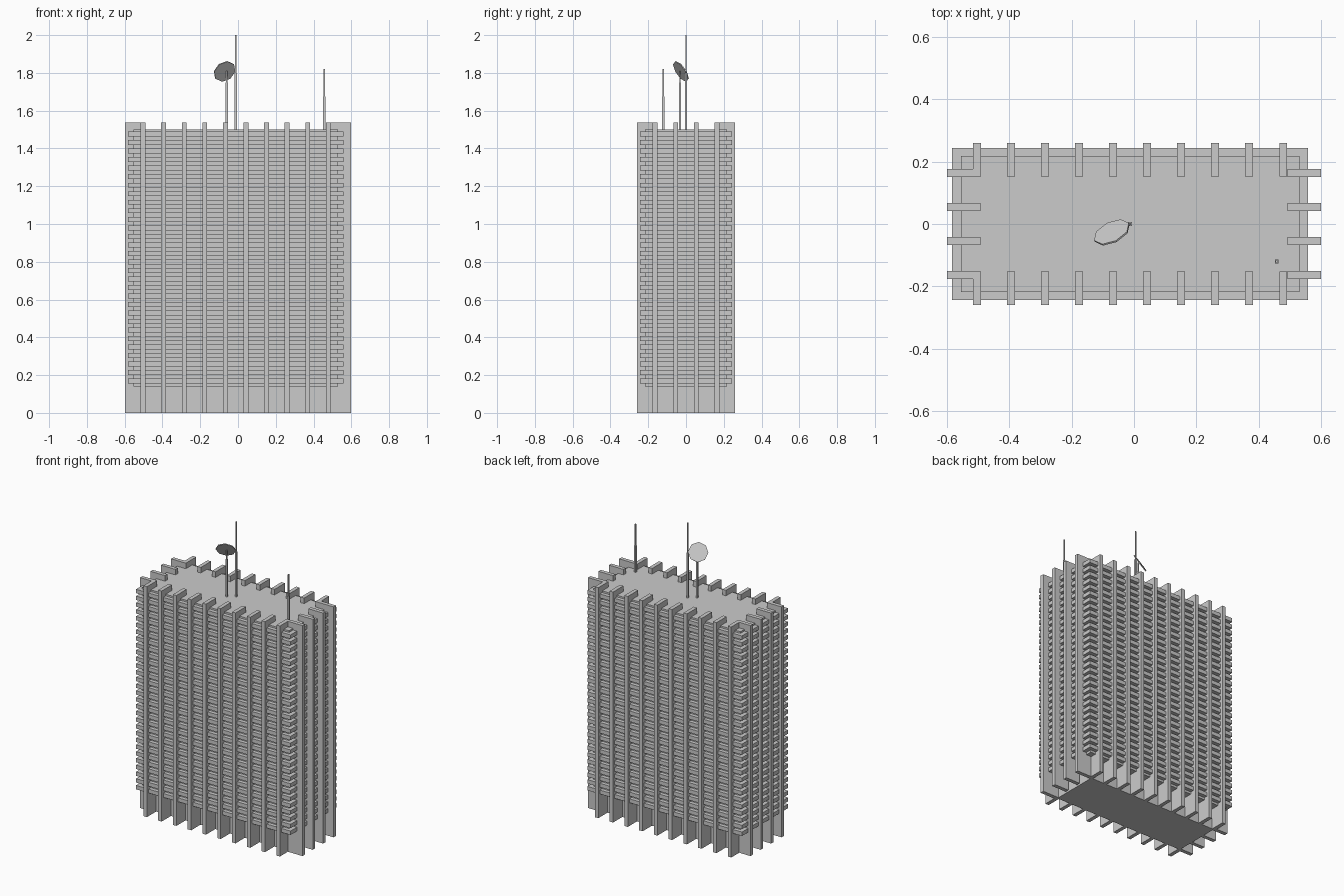
import bpy
import bmesh
from mathutils import Vector

cube = bpy.data.objects.get("Cube")
if cube:
    bpy.data.objects.remove(cube, do_unlink=True)

concrete = bpy.data.materials.new("concrete_grey")
concrete.use_nodes = True
grey = (0.6, 0.6, 0.6, 1)
concrete.diffuse_color = grey
concrete.node_tree.nodes["Principled BSDF"].inputs["Base Color"].default_value = grey

CX = -0.0125      # the tower body sits slightly off centre
ROOF = 1.5
FIN_TOP = 1.537
FIN_W = 0.0255
FIN_STEP = 0.109


def add_box(bm, low, high):
    """Add an axis-aligned box between two corners."""
    low, high = Vector(low), Vector(high)
    made = bmesh.ops.create_cube(bm, size=1)["verts"]
    bmesh.ops.scale(bm, vec=high - low, verts=made)
    bmesh.ops.translate(bm, vec=(low + high) / 2, verts=made)


def finish(name, bm):
    mesh = bpy.data.meshes.new(name)
    bm.to_mesh(mesh)
    bm.free()
    mesh.materials.append(concrete)
    obj = bpy.data.objects.new(name, mesh)
    bpy.context.collection.objects.link(obj)
    return obj


def box_part(name, boxes):
    bm = bmesh.new()
    for low, high in boxes:
        add_box(bm, low, high)
    return finish(name, bm)


def centred(half_x, half_y, z0, z1):
    return (CX - half_x, -half_y, z0), (CX + half_x, half_y, z1)


# Recessed ground storey and the main body above it
box_part("ground_storey", [centred(0.49, 0.162, 0, 0.15)])
box_part("tower_body", [centred(0.542, 0.218, 0.14, ROOF)])

# Floor bands wrapping the body
FLOORS = 30
pitch = 0.0451
box_part("floor_bands", [
    centred(0.57, 0.243, 0.155 + i * pitch, 0.181 + i * pitch)
    for i in range(FLOORS)])

# Vertical fins on the long sides
long_fins = []
for i in range(10):
    x = CX + (i - 4.5) * FIN_STEP
    for y0, y1 in ((-0.26, -0.152), (0.152, 0.26)):
        long_fins.append(((x - FIN_W / 2, y0, 0), (x + FIN_W / 2, y1, FIN_TOP)))
box_part("long_side_fins", long_fins)

# Vertical fins on the short sides
short_fins = []
for i in range(4):
    y = (i - 1.5) * FIN_STEP
    for x0, x1 in ((-0.599, -0.491), (0.491, 0.599)):
        short_fins.append(((x0, y - FIN_W / 2, 0), (x1, y + FIN_W / 2, FIN_TOP)))
box_part("short_side_fins", short_fins)


# Roof masts, each a thick lower pole with a thin tip
def mast(name, x, y, top, split):
    mid = ROOF + (top - ROOF) * split
    box_part(name, [
        ((x - r, y - r, z0), (x + r, y + r, z1))
        for r, z0, z1 in ((0.006, ROOF, mid), (0.0035, mid, top))])


mast("tall_mast", CX, 0, 2.0, 0.6)
mast("corner_mast", 0.457, -0.12, 1.82, 0.55)
mast("dish_mast", -0.06, -0.032, 1.81, 0.8)

# Tilted eight-sided dish
bm = bmesh.new()
bmesh.ops.create_cone(bm, cap_ends=True, segments=8,
                      radius1=0.062, radius2=0.062, depth=0.006)
dish = finish("dish", bm)
dish.location = (-0.071, -0.027, 1.808)
dish.rotation_euler = Vector((-0.385, 0.767, 0.513)).to_track_quat("Z", "Y").to_euler()
